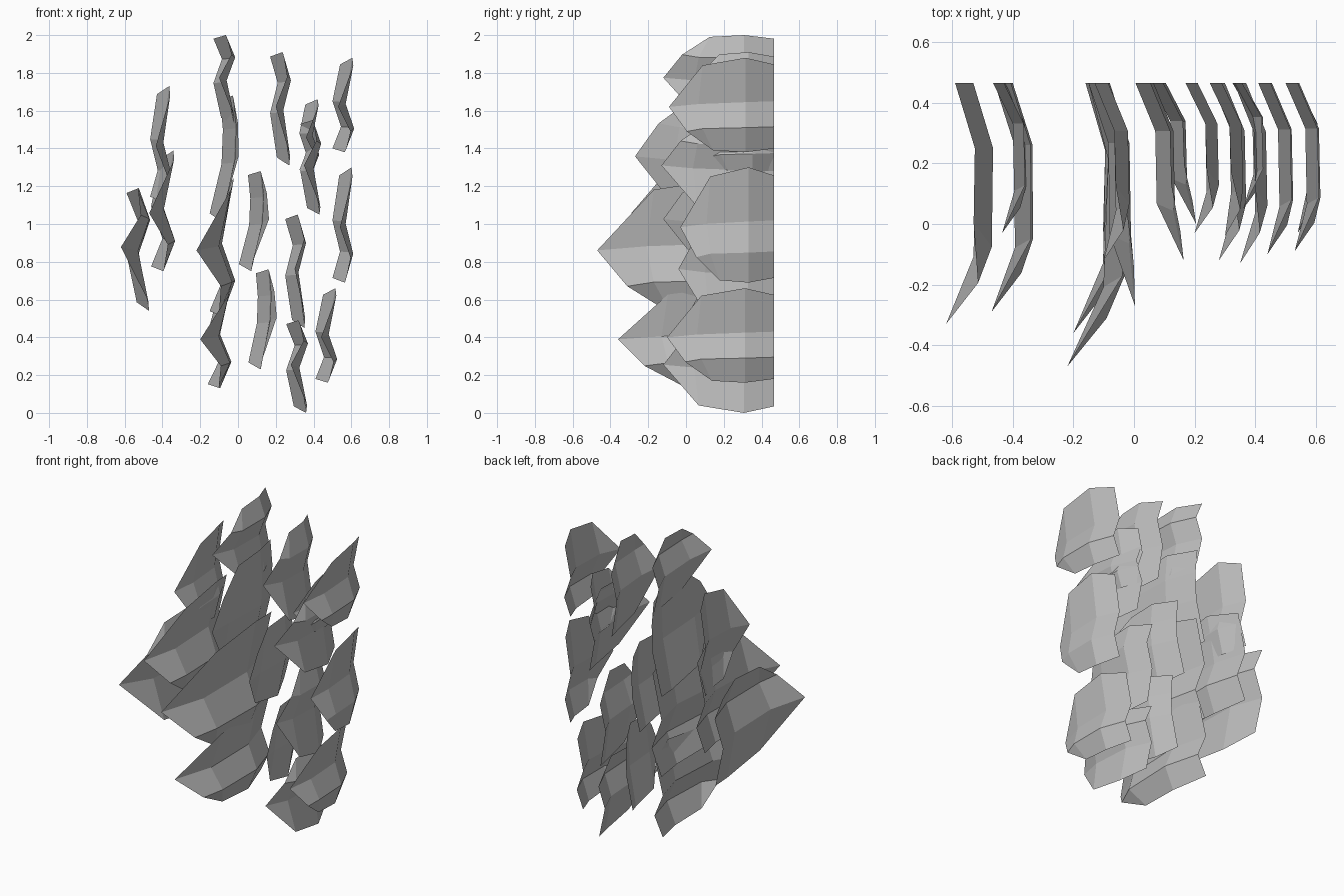
import bpy, bmesh

cube = bpy.data.objects.get("Cube")
if cube:
    bpy.data.objects.remove(cube)

grey = bpy.data.materials.new("stone_grey")
grey.use_nodes = True
colour = (0.5, 0.5, 0.5, 1)
grey.diffuse_color = colour
grey.node_tree.nodes["Principled BSDF"].inputs["Base Color"].default_value = colour

BACK = 0.465
# Each row: (fraction of length, fraction of height) from back edge to front edge
ROWS = (
    ((0, .04), (.27, 0), (.58, .02)),
    ((0, .27), (.27, .26), (.68, .25), (.83, .22)),
    ((0, .54), (.27, .53), (.72, .51), (1, .48)),
    ((0, .93), (.27, 1), (.68, .92)),
)
ZIGZAG = (0, 1, 0, .9)
ARCHED = (.8, 1, .9, 0)


def scale_plate(name, x, low, high, tip_x, tip_y, fold, upside_down=False, waves=ZIGZAG):
    """Folded thin plate: straight at the back, pointed at the front."""
    length, height = BACK - tip_y, high - low
    tip = tip_x - x
    mid = 0.07 + min(0, tip) * 0.3
    bends = (0, 0.065, mid, (mid + tip) / 2)
    bm = bmesh.new()
    grid = []
    for r, row in enumerate(ROWS):
        line = []
        for c, (along, up) in enumerate(row):
            bend = tip if along == 1 else bends[c]
            up = 1 - up if upside_down else up
            line.append(bm.verts.new((x + bend + fold * waves[r],
                                      BACK - along * length, low + up * height)))
        grid.append(line)
    # Quads where both rows continue, a triangle where one row ends
    for a, b in zip(grid, grid[1:]):
        for c in range(3):
            corners = a[c:c + 2] + b[c:c + 2][::-1]
            bm.faces.new(corners[::-1] if upside_down else corners)
    mesh = bpy.data.meshes.new(name)
    bm.to_mesh(mesh)
    bm.free()
    mesh.materials.append(grey)
    obj = bpy.data.objects.new(name, mesh)
    bpy.context.collection.objects.link(obj)


# Right-hand large plates
scale_plate("outer_right_plate", -.59, .54, 1.19, -.62, -.33, .06, True)
scale_plate("upper_right_plate", -.465, 1.12, 1.73, -.435, -.03, .04)
scale_plate("lower_right_plate", -.46, .75, 1.39, -.47, -.29, .06)

# Central column
scale_plate("top_centre_plate", -.13, 1.53, 2.0, -.10, -.12, .045, True)
scale_plate("high_centre_plate", -.15, 1.01, 1.68, -.06, -.27, .07, True, ARCHED)
scale_plate("middle_centre_plate", -.15, .51, 1.24, -.22, -.47, .07)
scale_plate("low_centre_plate", -.16, .13, .67, -.20, -.36, .06)

# Arched plates beside the centre
scale_plate("upper_arched_plate", .005, .75, 1.28, .11, -.12, .06, True, ARCHED)
scale_plate("lower_arched_plate", .055, .23, .76, .16, 0, .05, True, ARCHED)

# Left-hand small plates
scale_plate("inner_top_left_plate", .17, 1.31, 1.91, .20, -.03, .04, True)
scale_plate("inner_middle_left_plate", .25, .45, 1.05, .30, -.04, .04, True)
scale_plate("inner_low_left_plate", .255, 0, .49, .28, -.12, .045, True)
scale_plate("mid_left_plate", .33, 1.05, 1.55, .35, -.13, .04, True)
scale_plate("small_left_plate", .325, 1.27, 1.66, .36, .05, .035)
scale_plate("low_left_plate", .41, .16, .66, .44, -.10, .045)
scale_plate("outer_top_left_plate", .50, 1.38, 1.88, .53, -.09, .045)
scale_plate("outer_middle_left_plate", .50, .69, 1.30, .54, -.03, .04)
